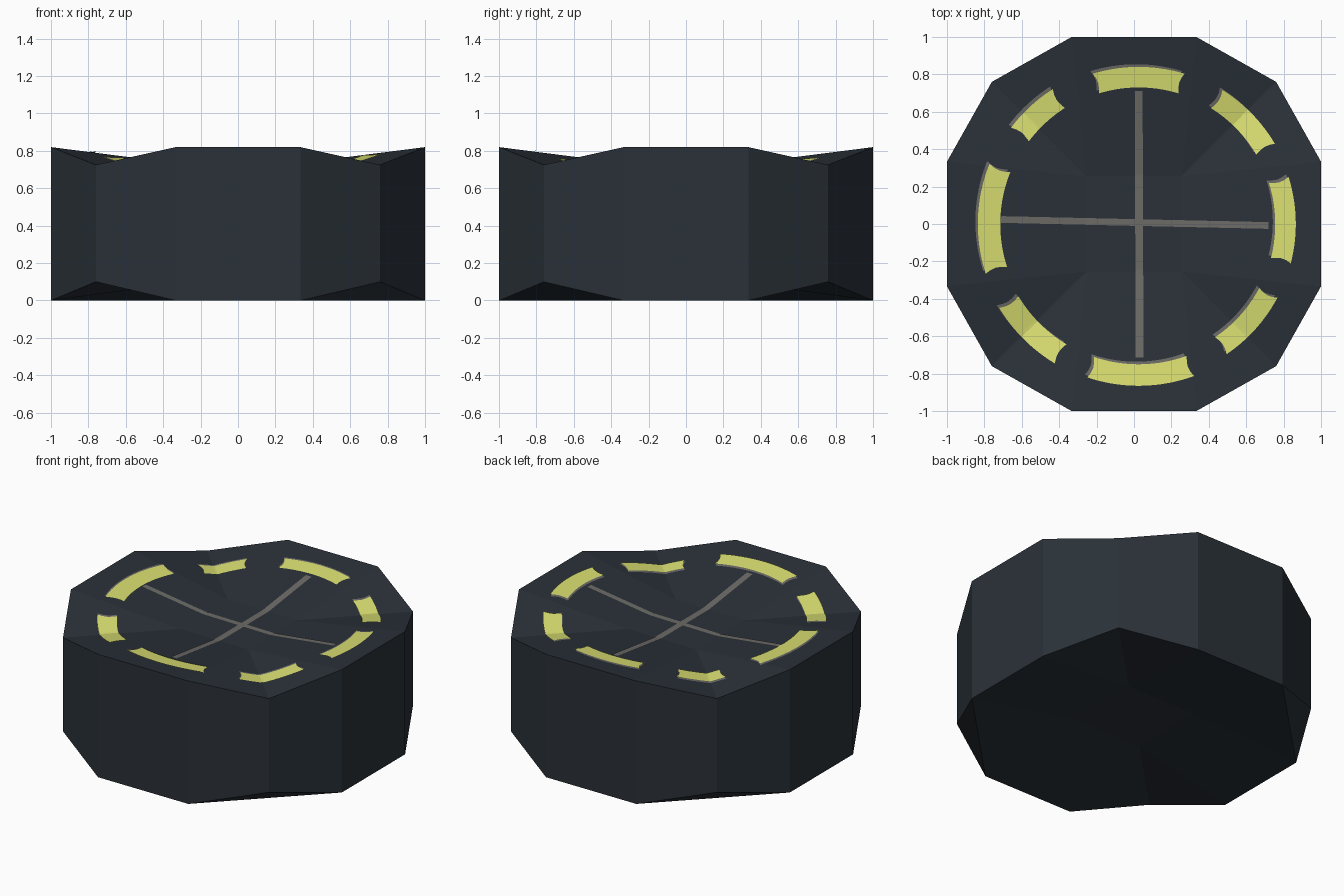
import bpy, math
from mathutils import Vector

if "Cube" in bpy.data.objects:
    bpy.data.objects.remove(bpy.data.objects["Cube"])

def material(name, rgb):
    m = bpy.data.materials.new(name)
    m.diffuse_color = (*rgb, 1)
    m.use_nodes = True
    m.node_tree.nodes["Principled BSDF"].inputs["Base Color"].default_value = m.diffuse_color
    return m

SLATE = material("dark slate", (0.023, 0.031, 0.040))
YELLOW = material("pale yellow", (0.70, 0.74, 0.165))
GREY = material("warm grey", (0.15, 0.147, 0.136))

def make(name, verts, faces, mat):
    me = bpy.data.meshes.new(name)
    me.from_pydata(verts, [], faces)
    me.materials.append(mat)
    me.update()
    ob = bpy.data.objects.new(name, me)
    bpy.context.collection.objects.link(ob)
    return ob

# Body: twelve-sided block with pinched corners, dished top and hollowed underside
T, C, I = 1 / 3, 0.76, 0.255
LOW, HIGH = 0.725, 0.82
verts, faces = [], []

def ring(z_edge, z_corner, z_inner):
    start = len(verts)
    for q in range(4):
        c, s = round(math.cos(q * math.pi / 2)), round(math.sin(q * math.pi / 2))
        for x, y, z in ((1, -T, z_edge), (1, T, z_edge), (C, C, z_corner), (I, I, z_inner)):
            verts.append((x * c - y * s, x * s + y * c, z))
    return start

bottom = ring(0, 0.1, 0.1)
top = ring(HIGH, LOW, LOW)

def add(base, idx):
    f = [base + i % 16 for i in idx]
    faces.append(f if base == top else f[::-1])

for base in (bottom, top):
    for q in range(4):
        a = q * 4
        add(base, (a, a + 1, a + 3, a - 1))        # side panel
        if base == bottom and q % 2:               # corner folded along a ridge
            add(base, (a + 1, a + 2, a + 4))
            add(base, (a + 1, a + 4, a + 3))
        else:                                      # corner folded along a valley
            add(base, (a + 1, a + 2, a + 3))
            add(base, (a + 2, a + 4, a + 3))
    add(base, (3, 7, 11, 15))                      # centre square
for q in range(4):
    rim = [q * 4, q * 4 + 1, q * 4 + 2, (q * 4 + 4) % 16]
    for i, j in zip(rim, rim[1:]):
        faces.append((bottom + i, bottom + j, top + j, top + i))
make("body", verts, faces, SLATE)

# Height of the dished top, used to lay the markings on it
def height(x, y):
    a, b = max(abs(x), abs(y)), min(abs(x), abs(y))
    rise = HIGH - LOW
    return LOW + max(0, min(rise / (1 - I) * (a - I), rise / (1 - T) * (a - b)))

def sheet(name, point, nu, nv, lift, mat):
    """Thin marking: point(u, v) gives x, y for u, v in 0..1."""
    vs, fs = [], []
    for i in range(nu + 1):
        for j in range(nv + 1):
            x, y = point(i / nu, j / nv)
            vs.append((x, y, height(x, y) + lift))
    for i in range(nu):
        for j in range(nv):
            k = i * (nv + 1) + j
            fs.append((k, k + nv + 1, k + nv + 2, k + 1))
    ob = make(name, vs, fs, mat)
    if ob.data.polygons[0].normal.z < 0:
        ob.data.flip_normals()

# Ring of dashes, each with a grey edge showing at its upper left
def dash(a0, a1, r0, r1, dx, dy):
    def point(u, v):
        pinch = 1.0 * math.sin(math.pi * v)        # slightly hollow ends
        a = math.radians(a0 + pinch + (a1 - a0 - 2 * pinch) * u)
        r = r0 + (r1 - r0) * v
        return 0.025 + r * math.cos(a) + dx, r * math.sin(a) + dy
    return point

dashes = [(-14.5, 17.5, 0.73, 0.84), (30.5, 58, 0.73, 0.845), (73, 107, 0.73, 0.84),
          (122.5, 143, 0.735, 0.855), (158, 198, 0.74, 0.86), (211, 239, 0.75, 0.87),
          (251.5, 290, 0.75, 0.865), (304, 332, 0.73, 0.84)]
for n, d in enumerate(dashes):
    sheet(f"dash_edge_{n}", dash(*d, -0.013, 0.014), 24, 4, 0.003, GREY)
    sheet(f"dash_{n}", dash(*d, 0, 0), 24, 4, 0.006, YELLOW)

# Thin cross through the middle
def bar(p, q, width):
    p, q = Vector(p), Vector(q)
    side = Vector((p.y - q.y, q.x - p.x)).normalized() * width
    return lambda u, v: tuple(p.lerp(q, u) + side * (v - 0.5))

sheet("cross_bar_long", bar((0.03, -0.715), (0.025, 0.71), 0.042), 48, 2, 0.003, GREY)
sheet("cross_bar_wide", bar((-0.71, 0.024), (0.72, -0.008), 0.036), 48, 2, 0.0035, GREY)
